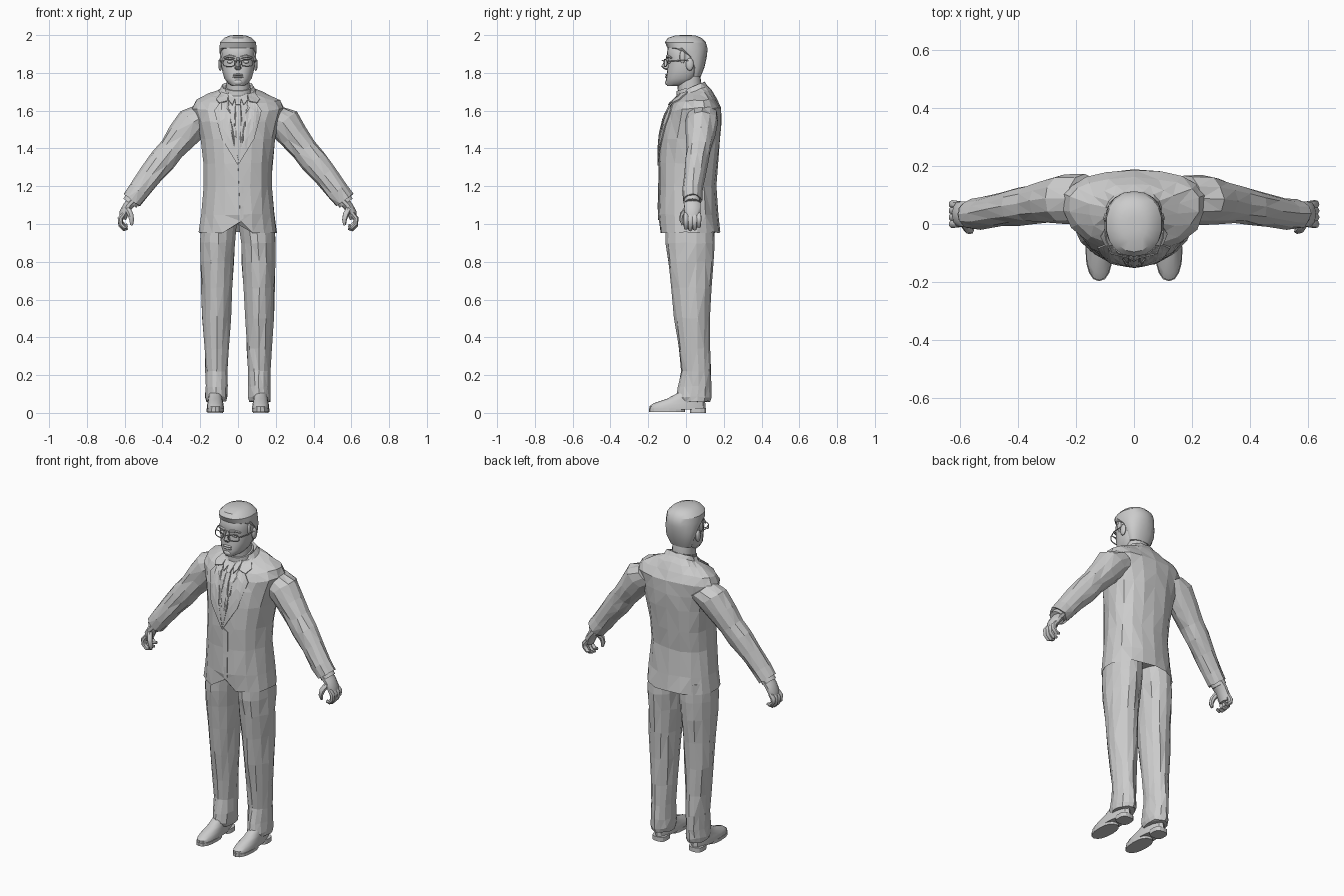
import bpy, bmesh, math, random
from mathutils import Vector
from mathutils.bvhtree import BVHTree

if "Cube" in bpy.data.objects:
    bpy.data.objects.remove(bpy.data.objects["Cube"])
random.seed(4)

GREY = (0.6, 0.6, 0.6, 1)
mat = bpy.data.materials.new("plain grey")
mat.use_nodes = True
mat.diffuse_color = GREY
mat.node_tree.nodes["Principled BSDF"].inputs["Base Color"].default_value = GREY


def finish(name, bm, smooth=0):
    bmesh.ops.recalc_face_normals(bm, faces=bm.faces[:])
    mesh = bpy.data.meshes.new(name)
    bm.to_mesh(mesh)
    bm.free()
    mesh.materials.append(mat)
    ob = bpy.data.objects.new(name, mesh)
    bpy.context.collection.objects.link(ob)
    if smooth:
        bpy.ops.object.select_all(action="DESELECT")
        ob.select_set(True)
        bpy.context.view_layer.objects.active = ob
        bpy.ops.object.shade_smooth_by_angle(angle=math.radians(smooth))
    return ob


def power(v, p):
    return math.copysign(abs(v) ** (2 / p), v)


def ring(z, hw, yf, my, yb, cx=0, n=18, p=2.2, tilt=0):
    """Flat outline: widest at y = my, from yf in front to yb behind."""
    pts = []
    for i in range(n):
        a = 2 * math.pi * i / n - math.pi / 2
        s = power(math.sin(a), p)
        y = my + s * ((yb - my) if s > 0 else (my - yf))
        pts.append(Vector((cx + hw * power(math.cos(a), p), y, z + tilt * (y - my))))
    return pts


def loft(name, rings, wrinkle=0, smooth=0):
    bm = bmesh.new()
    rows = []
    for pts in rings:
        jit = lambda: random.uniform(-wrinkle, wrinkle)
        rows.append([bm.verts.new(q + Vector((jit(), jit(), jit()))) for q in pts])
    n = len(rows[0])
    for a, b in zip(rows, rows[1:]):
        for i in range(n):
            j = (i + 1) % n
            bm.faces.new((a[i], a[j], b[j], b[i]))
    bm.faces.new(rows[0])
    bm.faces.new(rows[-1])
    if wrinkle:
        bmesh.ops.triangulate(bm, faces=bm.faces[:])
    return finish(name, bm, smooth)


def tube(name, pts, radii, n=6, smooth=0, flat=1.0):
    """Tapered limb along a path; flat squeezes it across y."""
    pts = [Vector(q) for q in pts]
    rings = []
    for k, c in enumerate(pts):
        d = (pts[min(k + 1, len(pts) - 1)] - pts[max(k - 1, 0)]).normalized()
        u = d.cross(Vector((0, 1, 0)) if abs(d.y) < 0.9 else Vector((0, 0, 1))).normalized()
        v = d.cross(u)
        angles = [2 * math.pi * i / n for i in range(n)]
        rings.append([c + radii[k] * (u * math.cos(a) + v * flat * math.sin(a)) for a in angles])
    return loft(name, rings, 0, smooth)


def blob(name, loc, size):
    bm = bmesh.new()
    bmesh.ops.create_uvsphere(bm, u_segments=10, v_segments=7, radius=1)
    for v in bm.verts:
        v.co = Vector(loc) + Vector(c * s for c, s in zip(v.co, size))
    return finish(name, bm, 60)


# Jacket body, hollow at the hem with a cutaway at the front
body = [ring(1.0, .18, -.115, .03, .15), ring(.955, .208, -.14, .03, .178),
        ring(1.05, .196, -.146, .03, .168), ring(1.2, .18, -.146, .03, .158),
        ring(1.32, .184, -.143, .04, .17), ring(1.45, .2, -.137, .06, .183),
        ring(1.54, .222, -.122, .07, .188), ring(1.61, .245, -.1, .08, .183, tilt=.05),
        ring(1.655, .225, -.075, .075, .16, tilt=.1), ring(1.685, .155, -.055, .055, .135, tilt=.25),
        ring(1.705, .098, -.04, .045, .113, tilt=.4), ring(1.73, .082, -.025, .045, .1, tilt=.4),
        ring(1.71, .068, -.02, .045, .085, tilt=.4)]
body[1][0] += Vector((.012, 0, .06))
torso = loft("jacket_body", body, .004)
surface_bm = bmesh.new()
surface_bm.from_mesh(torso.data)
surface = BVHTree.FromBMesh(surface_bm)


def plate(name, outline, lift, thick=.006):
    """Thin panel given in x, z and laid on the front of the jacket."""
    bm = bmesh.new()
    bm.faces.new([bm.verts.new((x, 0, z)) for x, z in outline])
    bmesh.ops.triangulate(bm, faces=bm.faces[:])
    bmesh.ops.subdivide_edges(bm, edges=bm.edges[:], cuts=3, use_grid_fill=True)
    for v in bm.verts:
        hit = surface.ray_cast(Vector((v.co.x, -1, v.co.z)), Vector((0, 1, 0)))[0]
        v.co.y = (hit.y if hit else -.03) - lift
    bmesh.ops.recalc_face_normals(bm, faces=bm.faces[:])
    ob = finish(name, bm)
    mod = ob.modifiers.new("thickness", "SOLIDIFY")
    mod.thickness = thick
    mod.offset = 0


# Shirt front, tie and jacket opening
plate("shirt_front", [(-.06, 1.675), (.06, 1.675), (.0, 1.32)], .002)
plate("tie", [(-.014, 1.63), (.014, 1.63), (.028, 1.44), (.004, 1.33), (-.024, 1.44)], .007)
plate("tie_knot", [(-.02, 1.675), (.02, 1.675), (.012, 1.63), (-.012, 1.63)], .012, .009)
plate("front_overlap", [(.0, 1.32), (.03, 1.3), (.03, 1.03), (.012, 1.02)], .002, .005)
for s, side in ((1, "left"), (-1, "right")):
    mx = lambda pts: [(s * x, z) for x, z in pts]
    plate(side + "_lapel", mx([(.055, 1.67), (.1, 1.635), (.125, 1.6), (.085, 1.45),
                               (.0, 1.31), (.035, 1.5)]), .006)
    plate(side + "_lapel_collar", mx([(.05, 1.685), (.085, 1.7), (.115, 1.66), (.1, 1.64),
                                      (.058, 1.65)]), .008)
    plate(side + "_shirt_collar", mx([(.008, 1.682), (.05, 1.7), (.05, 1.655), (.03, 1.63)]), .012)

# Neck and shirt band
loft("neck", [ring(z, .062, f, .02, b) for z, f, b in
              ((1.64, -.03, .08), (1.72, -.045, .085), (1.79, -.05, .075))], 0, 40)
loft("shirt_band", [ring(z, w, -.05, .02, .092, tilt=.3) for z, w in
                    ((1.67, .074), (1.725, .07))], 0, 40)

# Head from chin to crown
skull = [(1.73, .03, -.1, -.05, -.01), (1.742, .05, -.105, -.03, .02),
         (1.77, .073, -.105, -.01, .05), (1.81, .084, -.1, 0, .075),
         (1.845, .089, -.097, 0, .09), (1.868, .089, -.096, 0, .1),
         (1.885, .09, -.102, 0, .105), (1.93, .088, -.098, 0, .104),
         (1.975, .065, -.075, 0, .08)]
loft("head", [ring(*r, n=22, p=2.4) for r in skull], 0, 35)

# Hair: nape and sides, then swept over the forehead
hair = [(1.78, .066, .03, .045, .078), (1.83, .087, .035, .05, .098),
        (1.885, .096, .01, .03, .11), (1.912, .099, -.045, .01, .113),
        (1.932, .1, -.098, 0, .113), (1.962, .096, -.112, 0, .105),
        (1.985, .075, -.096, 0, .083), (1.997, .045, -.06, 0, .052),
        (2.0, .02, -.025, 0, .025)]
loft("hair", [ring(*r, n=18) for r in hair], 0, 30)

# Nose and lips
loft("nose", [ring(z, w, f, -.095, -.08, n=8) for z, w, f in
              ((1.816, .012, -.108), (1.824, .019, -.122), (1.834, .015, -.132),
               (1.86, .009, -.115), (1.882, .01, -.105))], 0, 40)
for name, z in (("lower_lip", 1.778), ("upper_lip", 1.79)):
    blob(name, (0, -.1, z), (.03, .011, .006))
blob("chin", (0, -.092, 1.75), (.028, .019, .018))
tube("glasses_bridge", [(-.018, -.116, 1.862), (0, -.126, 1.866), (.018, -.116, 1.862)], [.003] * 3)

for s, side in ((1, "left"), (-1, "right")):
    # Eyes, brows, ears, sideburns and glasses
    blob(side + "_eye", (s * .042, -.088, 1.858), (.018, .011, .008))
    tube(side + "_brow", [(s * .016, -.1, 1.882), (s * .045, -.098, 1.889), (s * .074, -.078, 1.88)],
         [.007, .008, .005])
    blob(side + "_ear", (s * .094, .02, 1.845), (.011, .021, .034))
    blob(side + "_sideburn", (s * .086, -.018, 1.885), (.009, .016, .036))
    rim = []
    for i in range(13):
        a = 2 * math.pi * i / 12
        x = .048 + .031 * power(math.cos(a), 3)
        rim.append((s * x, -.116 + (x - .02) * .25, 1.853 + .019 * power(math.sin(a), 3)))
    tube(side + "_glasses_rim", rim, [.003] * 13, 5)
    tube(side + "_glasses_temple", [(s * .078, -.1, 1.862), (s * .098, -.05, 1.864), (s * .1, .02, 1.866)],
         [.003] * 3, 5)

    # Sleeve: centre x, y, z, depth across the arm, depth along y
    across = Vector((.79 * s, 0, .61))
    sleeve = [(.17, .085, 1.575, .08, .085), (.235, .085, 1.54, .092, .086),
              (.295, .077, 1.465, .08, .076), (.35, .067, 1.395, .07, .067),
              (.4, .058, 1.335, .073, .064), (.46, .047, 1.26, .065, .058),
              (.525, .036, 1.175, .058, .053), (.563, .033, 1.125, .056, .05),
              (.56, .033, 1.13, .04, .036)]
    rings = []
    for x, y, z, ru, rv in sleeve:
        c = Vector((s * x, y, z))
        angles = [2 * math.pi * i / 12 for i in range(12)]
        rings.append([c + across * ru * math.cos(a) + Vector((0, rv * math.sin(a), 0)) for a in angles])
    loft(side + "_sleeve", rings, .004)

    # Shirt cuff and hand
    tube(side + "_shirt_cuff", [(s * .545, .034, 1.15), (s * .573, .034, 1.11)], [.042] * 2, 12, 40)
    tube(side + "_palm", [(s * .55, .034, 1.13), (s * .583, .034, 1.095), (s * .603, .034, 1.06),
                          (s * .61, .034, 1.025)], [.026, .026, .025, .018], 10, 50, 1.75)
    for name, y, drop in (("index", .0, 0), ("middle", .023, .008),
                          ("ring", .046, .004), ("little", .068, -.01)):
        tube(f"{side}_{name}_finger",
             [(s * .605, y, 1.055), (s * .624, y, 1.03), (s * .622, y, 1.0 - drop),
              (s * .602, y, .98 - drop), (s * .585, y, .984 - drop)],
             [.012, .015, .013, .012, .008], 7, 50)
    tube(side + "_thumb", [(s * .585, .005, 1.08), (s * .57, -.018, 1.05), (s * .563, -.022, 1.02),
                           (s * .564, -.015, .995)], [.016, .016, .013, .008], 7, 50)

    # Trouser leg: height, middle x, half width, front, widest, back
    leg = [(.06, .115, .056, -.03, .04, .125), (.085, .114, .06, -.048, .04, .132),
           (.14, .113, .058, -.04, .05, .132), (.22, .113, .06, -.025, .05, .13),
           (.34, .113, .066, -.035, .045, .127), (.5, .113, .076, -.06, .04, .128),
           (.66, .112, .082, -.078, .035, .135), (.8, .109, .089, -.096, .03, .146),
           (.9, .106, .094, -.106, .03, .153), (1.01, .098, .096, -.11, .03, .148)]
    loft(side + "_trouser_leg",
         [ring(z, w, f, m, b, s * cx, 14, 1.95) for z, cx, w, f, m, b in leg], .004)

    # Shoe upper, sole and heel
    upper = [(.018, .045, -.194, -.09, .104), (.035, .045, -.194, -.09, .104),
             (.052, .042, -.17, -.07, .102), (.075, .037, -.1, -.02, .098),
             (.105, .035, -.045, .02, .095)]
    loft(side + "_shoe", [ring(z, w, f, m, b, s * .12, 16) for z, w, f, m, b in upper], 0, 30)
    loft(side + "_sole", [ring(z, .047, -.197, -.09, -.005, s * .12, 16, 2.3) for z in (.004, .022)])
    loft(side + "_heel", [ring(z, .042, .02, .06, .107, s * .12, 14, 3) for z in (0, .026)])

surface_bm.free()
